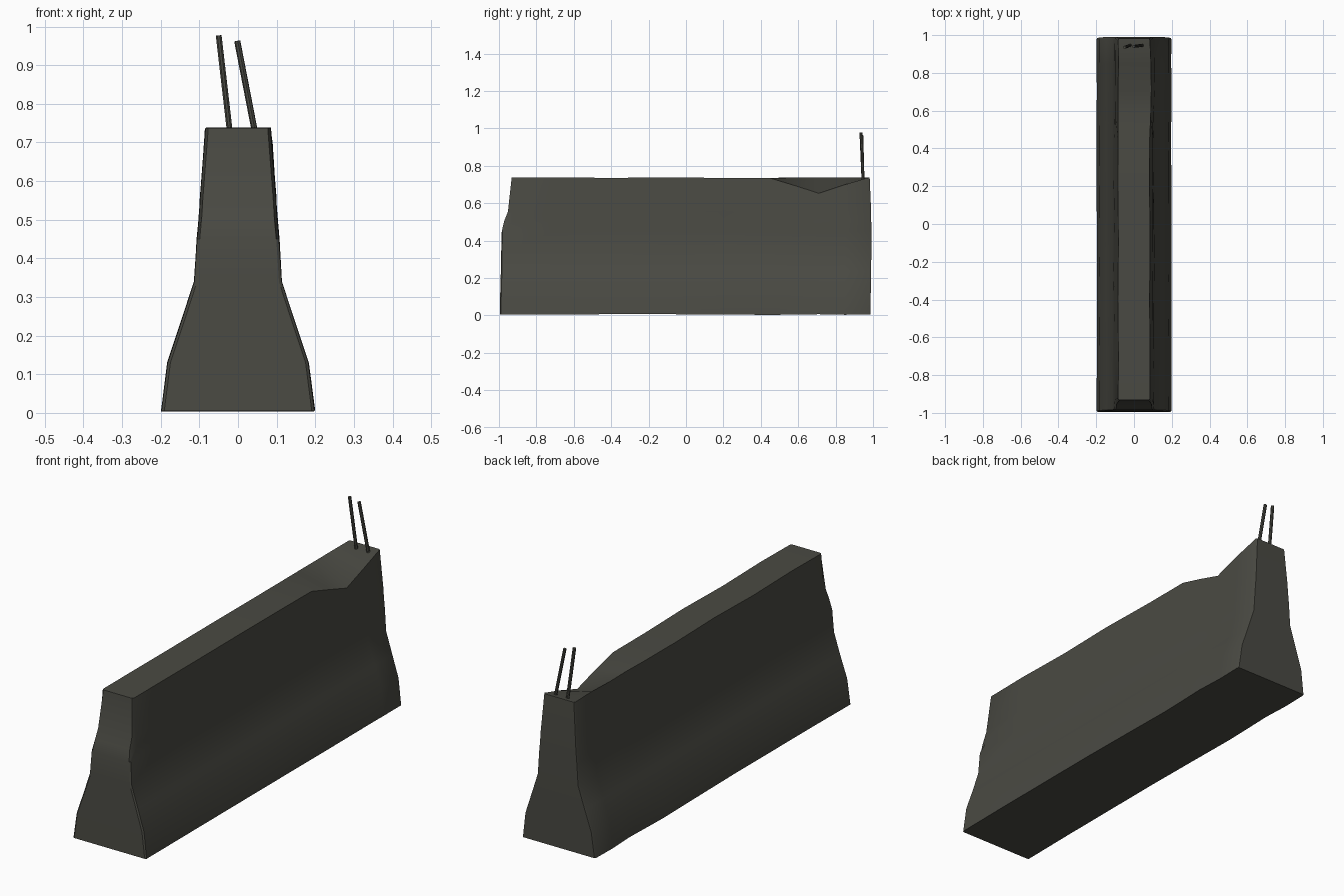
import bpy, bmesh, math, random
from mathutils import Vector

if "Cube" in bpy.data.objects:
    bpy.data.objects.remove(bpy.data.objects["Cube"])

random.seed(4)


def material(name, rgb):
    m = bpy.data.materials.new(name)
    m.diffuse_color = (*rgb, 1)
    m.use_nodes = True
    m.node_tree.nodes["Principled BSDF"].inputs["Base Color"].default_value = m.diffuse_color
    return m


concrete = material("weathered concrete", (0.068, 0.068, 0.056))
steel = material("dark steel", (0.068, 0.068, 0.056))

# Half profile: height, half width, y of the front face, y of the front side edge
LEVELS = [
    (0.005, 0.198, -0.995, -0.990),
    (0.130, 0.182, -0.993, -0.987),
    (0.235, 0.147, -0.990, -0.984),
    (0.340, 0.113, -0.988, -0.984),
    (0.450, 0.106, -0.985, -0.980),
    (0.505, 0.101, -0.972, -0.930),
    (0.555, 0.098, -0.952, -0.928),
    (0.737, 0.084, -0.932, -0.926),
]
TOP = len(LEVELS) - 1
STATIONS = [-0.7, -0.4, -0.1, 0.2, 0.45, 0.58, 0.71, 0.85]
BACK = 0.985


def ring(bm, ys, inset=0.0, chip=0.0, wobble=0.0):
    """One cross-section: right side going up, then left side going down."""
    right, left = [], []
    for i, (z, w, _, _) in enumerate(LEVELS):
        drop = chip if i == TOP else 0.0
        d = random.uniform(-wobble, wobble)
        zz = z + (d if i in (0, TOP) else 0)
        right.append(bm.verts.new((w - inset + drop * 0.1 + d, ys[i], zz - drop)))
        left.append(bm.verts.new((-w + inset + d, ys[i], zz)))
    return right + left[::-1]


# Barrier body lofted front to back, with chipped front end and top edge
bm = bmesh.new()
rings = [ring(bm, [l[2] for l in LEVELS], inset=0.007),
         ring(bm, [l[3] for l in LEVELS])]
for y in STATIONS:
    chip = max(0.0, 0.083 * (1 - abs(y - 0.71) / 0.265))
    rings.append(ring(bm, [y] * len(LEVELS), chip=chip, wobble=0.002))
back_ys = [BACK + 0.006 * math.sin(4 * l[0]) - 0.004 * (l[0] > 0.7) for l in LEVELS]
rings.append(ring(bm, [y - 0.008 for y in back_ys]))
rings.append(ring(bm, back_ys, inset=0.004))

n = len(rings[0])
for a, b in zip(rings, rings[1:]):
    for i in range(n):
        j = (i + 1) % n
        bm.faces.new((a[i], a[j], b[j], b[i]))
for r in (rings[0], rings[-1]):
    for i in range(TOP):
        bm.faces.new((r[i], r[i + 1], r[n - 2 - i], r[n - 1 - i]))
bmesh.ops.recalc_face_normals(bm, faces=bm.faces)
mesh = bpy.data.meshes.new("barrier_body")
bm.to_mesh(mesh)
bm.free()
body = bpy.data.objects.new("barrier_body", mesh)
bpy.context.collection.objects.link(body)
mesh.materials.append(concrete)


def smooth(obj):
    bpy.ops.object.select_all(action='DESELECT')
    obj.select_set(True)
    bpy.context.view_layer.objects.active = obj
    bpy.ops.object.shade_smooth_by_angle(angle=math.radians(30))


smooth(body)


# Exposed reinforcing bars leaning out of the top
def bar(name, start, end):
    p, q = Vector(start), Vector(end)
    bpy.ops.mesh.primitive_cylinder_add(vertices=8, radius=0.008,
                                        depth=(q - p).length, location=(p + q) / 2)
    o = bpy.context.object
    o.name = name
    o.rotation_euler = (q - p).to_track_quat('Z', 'Y').to_euler()
    o.data.materials.append(steel)
    smooth(o)


bar("left_rebar", (-0.018, 0.947, 0.70), (-0.050, 0.935, 0.977))
bar("right_rebar", (0.049, 0.947, 0.70), (-0.002, 0.940, 0.963))
